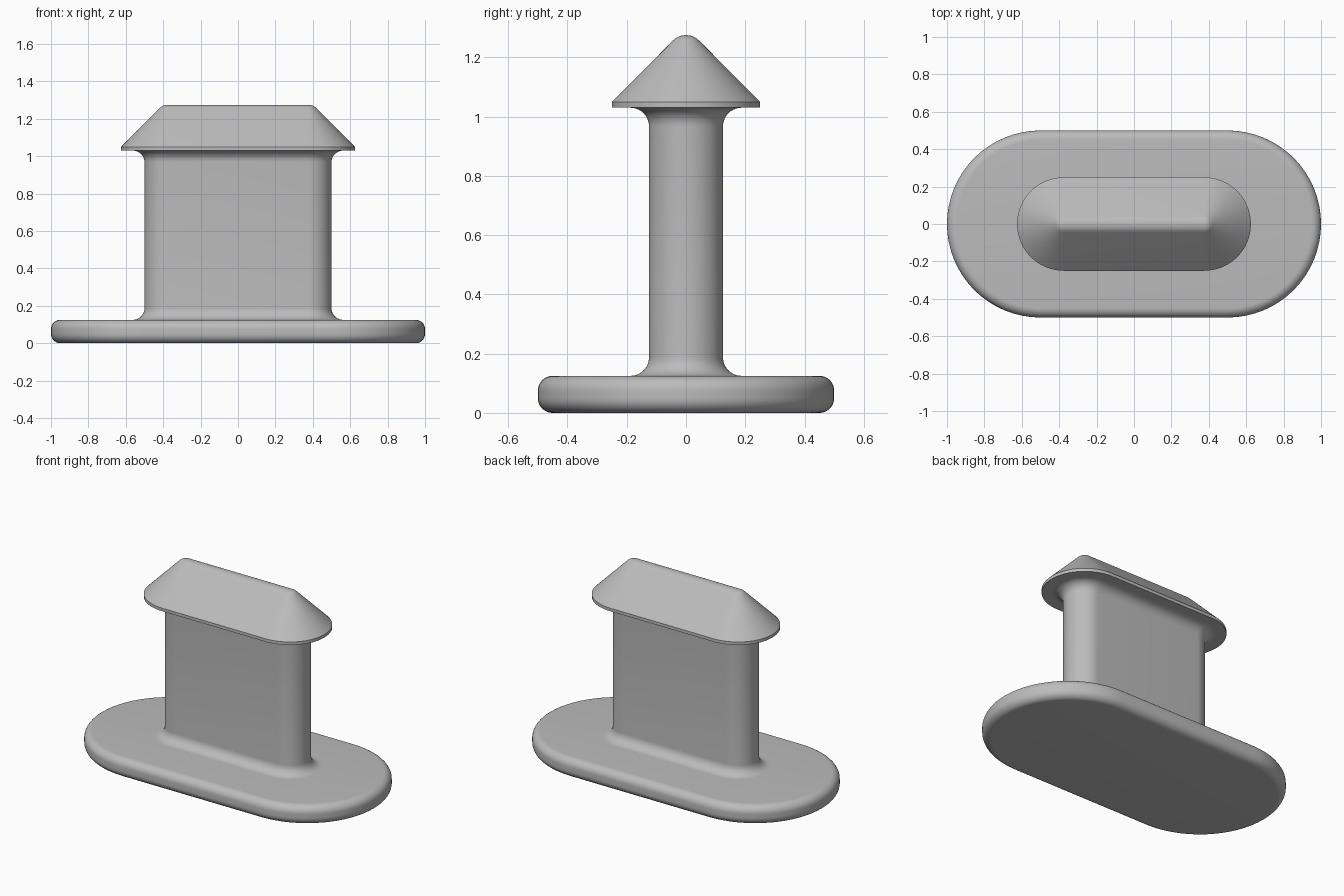
import bpy
import bmesh
from math import sin, cos, pi, radians

cube = bpy.data.objects.get("Cube")
if cube:
    bpy.data.objects.remove(cube)

grey = bpy.data.materials.new("plain grey")
grey.use_nodes = True
colour = (0.5, 0.5, 0.5, 1)
grey.diffuse_color = colour
grey.node_tree.nodes["Principled BSDF"].inputs["Base Color"].default_value = colour


def arc(r, z, radius, start, end, steps=10):
    """Profile points (radius, height) along an arc, angles in degrees."""
    angles = [radians(start + (end - start) * i / steps) for i in range(steps + 1)]
    return [(r + radius * cos(a), z + radius * sin(a)) for a in angles]


def slot_loft(name, half_straight, profile, steps=32):
    """Sweep a profile, bottom to top, around a slot-shaped outline."""
    bm = bmesh.new()
    rings = []
    for r, z in profile:
        ring = []
        for side, start in ((1, -pi / 2), (-1, pi / 2)):
            for i in range(steps + 1):
                a = start + pi * i / steps
                ring.append(bm.verts.new((side * half_straight + r * cos(a), r * sin(a), z)))
        rings.append(ring)
    count = len(rings[0])
    for low, high in zip(rings, rings[1:]):
        for i in range(count):
            j = (i + 1) % count
            bm.faces.new((low[i], low[j], high[j], high[i]))
    bm.faces.new(rings[0][::-1])
    bm.faces.new(rings[-1])
    # Collapse the ridge where the profile reaches the centre line
    bmesh.ops.remove_doubles(bm, verts=bm.verts, dist=0.00001)
    bmesh.ops.recalc_face_normals(bm, faces=bm.faces)
    mesh = bpy.data.meshes.new(name)
    bm.to_mesh(mesh)
    bm.free()
    mesh.materials.append(grey)
    obj = bpy.data.objects.new(name, mesh)
    bpy.context.collection.objects.link(obj)
    bpy.ops.object.select_all(action="DESELECT")
    obj.select_set(True)
    bpy.context.view_layer.objects.active = obj
    bpy.ops.object.shade_smooth_by_angle(angle=radians(30))
    return obj


# Base plate with rounded rims
base_top, rim = 0.125, 0.05
slot_loft("base_plate", 0.5,
          arc(0.5 - rim, rim, rim, -90, 0) + arc(0.5 - rim, base_top - rim, rim, 0, 90))

# Upright stem with a fillet at each end, sunk slightly into its neighbours
cap_bottom, stem_r, fillet = 1.03, 0.125, 0.0625
flare = stem_r + fillet
slot_loft("stem", 0.375,
          [(flare, base_top - 0.01)]
          + arc(flare, base_top + fillet, fillet, 270, 180)
          + arc(flare, cap_bottom - fillet, fillet, 180, 90)
          + [(flare, cap_bottom + 0.01)])

# Roof-shaped cap with a thin lip and a rounded ridge
tip, cap_top = 0.0625, 1.275
slot_loft("cap", 0.375,
          [(0.25, cap_bottom), (0.25, 1.05)] + arc(0, cap_top - tip, tip, 45, 90))
